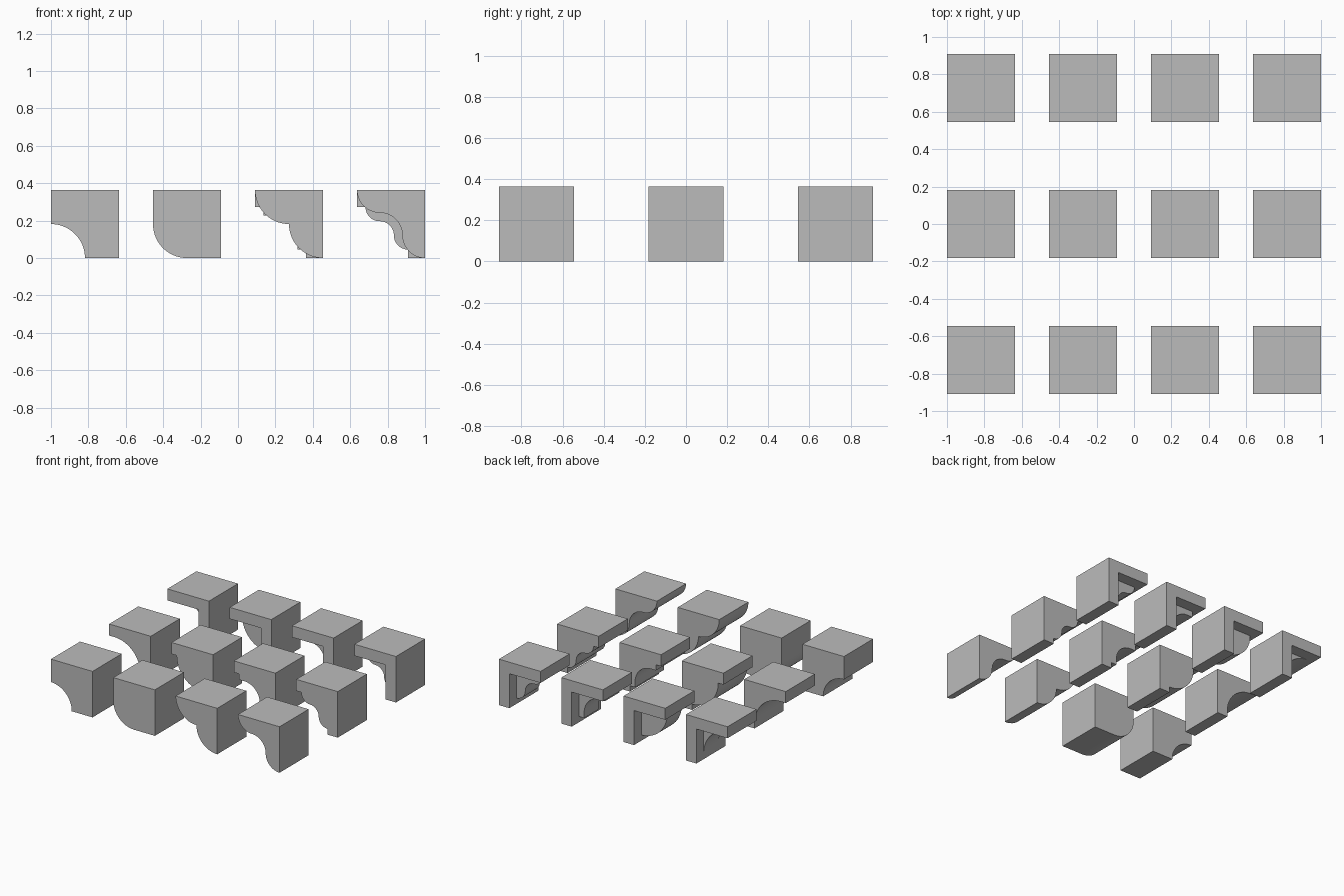
import bpy, bmesh, math

cube = bpy.data.objects.get("Cube")
if cube:
    bpy.data.objects.remove(cube, do_unlink=True)

S = 4 / 11                      # side of one block
PITCH_X, PITCH_Y = 1.5 * S, 2 * S
SLAB = 0.25                     # thickness of top slab and back leg, in block units
NAMES = ["cove", "round", "double", "wave"]

stone = bpy.data.materials.new("plain_grey")
stone.use_nodes = True
stone.diffuse_color = (0.5, 0.5, 0.5, 1)
bsdf = next(n for n in stone.node_tree.nodes if n.type == 'BSDF_PRINCIPLED')
bsdf.inputs["Base Color"].default_value = (0.5, 0.5, 0.5, 1)


def arc(cx, cz, r, start, end, steps=16):
    """Points on a circular arc, angles in degrees."""
    angles = [math.radians(start + (end - start) * i / steps) for i in range(steps + 1)]
    return [(cx + r * math.cos(a), cz + r * math.sin(a)) for a in angles]


def cove(x, z, r):              # hollow quarter, from its top to its side
    return arc(x, z, r, 90, 0)


def ovolo(x, z, r):             # bulging quarter, from its side to its bottom
    return arc(x, z, r, 180, 270)


def wave(x, z, side):           # bulge, hollow, bulge
    r = side / 3
    return ovolo(x + r, z, r) + cove(x + r, z - 2 * r, r) + ovolo(x + side, z - 2 * r, r)


def extrude(name, points, col, row, width):
    """Extrude an x-z profile in block units along y."""
    clean = []
    for p in points:
        if not clean or math.dist(p, clean[-1]) > 1e-5:
            clean.append(p)
    ox = (col - 1.5) * PITCH_X - S / 2
    oy = (row - 1) * PITCH_Y - width * S / 2
    bm = bmesh.new()
    face = bm.faces.new([bm.verts.new((ox + x * S, oy, z * S)) for x, z in clean])
    ext = bmesh.ops.extrude_face_region(bm, geom=[face])
    moved = [v for v in ext["geom"] if isinstance(v, bmesh.types.BMVert)]
    bmesh.ops.translate(bm, verts=moved, vec=(0, width * S, 0))
    bmesh.ops.recalc_face_normals(bm, faces=bm.faces)
    mesh = bpy.data.meshes.new(name)
    bm.to_mesh(mesh)
    bm.free()
    mesh.materials.append(stone)
    obj = bpy.data.objects.new(name, mesh)
    bpy.context.collection.objects.link(obj)
    bpy.ops.object.select_all(action='DESELECT')
    obj.select_set(True)
    bpy.context.view_layer.objects.active = obj
    bpy.ops.object.shade_smooth_by_angle(angle=math.radians(30))


# Plain curves reaching the full block
full = [
    cove(0, 0, 0.5),
    ovolo(0.5, 0.5, 0.5),
    ovolo(0.5, 1, 0.5) + ovolo(1, 0.5, 0.5),
    wave(0, 1, 1),
]
# Smaller curves sitting under the slab
inner = [
    cove(0.125, 0.125, 0.625),
    ovolo(0.75, 0.75, 0.625),
    [(0.125, 0.75), (0.125, 0.625)] + cove(0.25, 0.25, 0.375)
    + [(0.625, 0.125), (0.75, 0.125)],
    wave(0.125, 0.75, 0.625),
]
top_left, top_right, bottom_right = (0, 1), (1, 1), (1, 0)
slab_end, leg_end = (0, 1 - SLAB), (1 - SLAB, 0)
inside_corner = (1 - SLAB, 1 - SLAB)

for col, name in enumerate(NAMES):
    # Front row: solid blocks with a plain curve
    points = full[col] + [bottom_right, top_right]
    if math.dist(full[col][0], top_left) > 1e-4:
        points.append(top_left)
    extrude(name + "_plain_block", points, col, 0, 1)
    # Middle row: stepped curve across the whole width
    extrude(name + "_stepped_block",
            [top_left, slab_end] + inner[col] + [leg_end, bottom_right, top_right], col, 1, 1)
    # Back row: slab and leg with a narrow bracket between them
    extrude(name + "_slab_and_leg",
            [top_left, slab_end, inside_corner, leg_end, bottom_right, top_right], col, 2, 1)
    extrude(name + "_bracket", inner[col] + [inside_corner], col, 2, 0.5)
